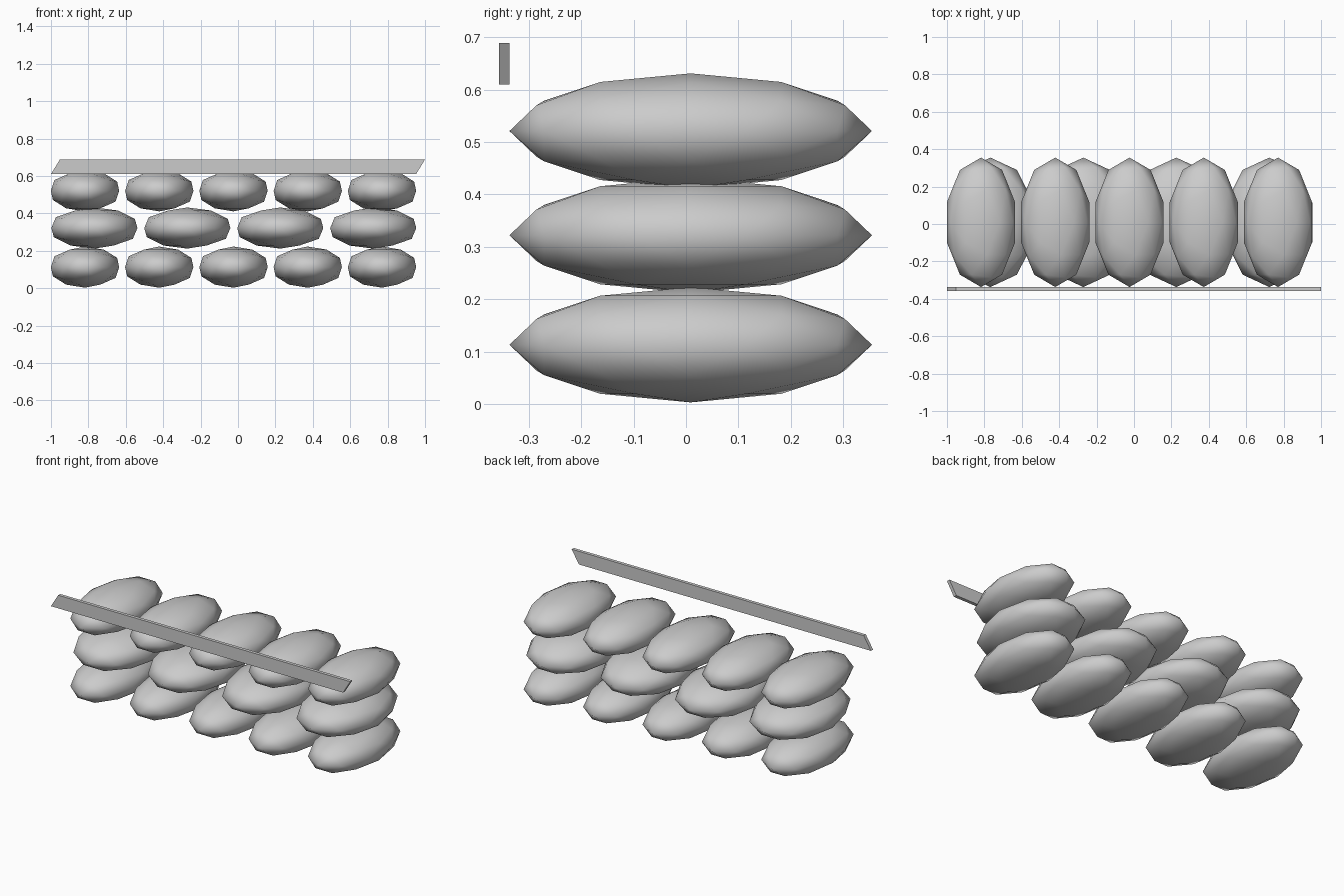
import bpy, bmesh

if "Cube" in bpy.data.objects:
    bpy.data.objects.remove(bpy.data.objects["Cube"])

SPAN_Y = 0.346   # half length of a bag, front to back
HALF_Z = 0.110   # half height of a bag


def bag(name, x, z, half_x):
    # Stuffed sack: stretched low-poly icosphere, smooth shaded
    bpy.ops.mesh.primitive_ico_sphere_add(subdivisions=2, radius=1)
    ob = bpy.context.object
    ob.name = name
    ob.scale = (half_x, SPAN_Y, HALF_Z)
    ob.location = (x, 0.009, z)
    bpy.ops.object.transform_apply(location=False, rotation=False, scale=True)
    bpy.ops.object.shade_smooth()
    return ob


# Rows: name, count, first x, spacing, height, half width
rows = [
    ("bottom_sandbag", 5, -0.818, 0.397, 0.113, 0.192),
    ("middle_sandbag", 4, -0.768, 0.497, 0.322, 0.242),
    ("top_sandbag", 5, -0.818, 0.397, 0.521, 0.192),
]
for name, count, x0, step, z, half_x in rows:
    for i in range(count):
        bag(f"{name}_{i + 1}", x0 + i * step, z, half_x)

# Slanted-end plank along the top front
bm = bmesh.new()
outline = [(-1.0, 0.610), (0.952, 0.610), (1.0, 0.689), (-0.952, 0.689)]
face = bm.faces.new([bm.verts.new((x, -0.357, z)) for x, z in outline])
ext = bmesh.ops.extrude_face_region(bm, geom=[face])
bmesh.ops.translate(bm, vec=(0, 0.020, 0),
                    verts=[g for g in ext["geom"] if isinstance(g, bmesh.types.BMVert)])
bmesh.ops.recalc_face_normals(bm, faces=bm.faces)
mesh = bpy.data.meshes.new("front_plank")
bm.to_mesh(mesh)
bm.free()
bpy.context.collection.objects.link(bpy.data.objects.new("front_plank", mesh))
